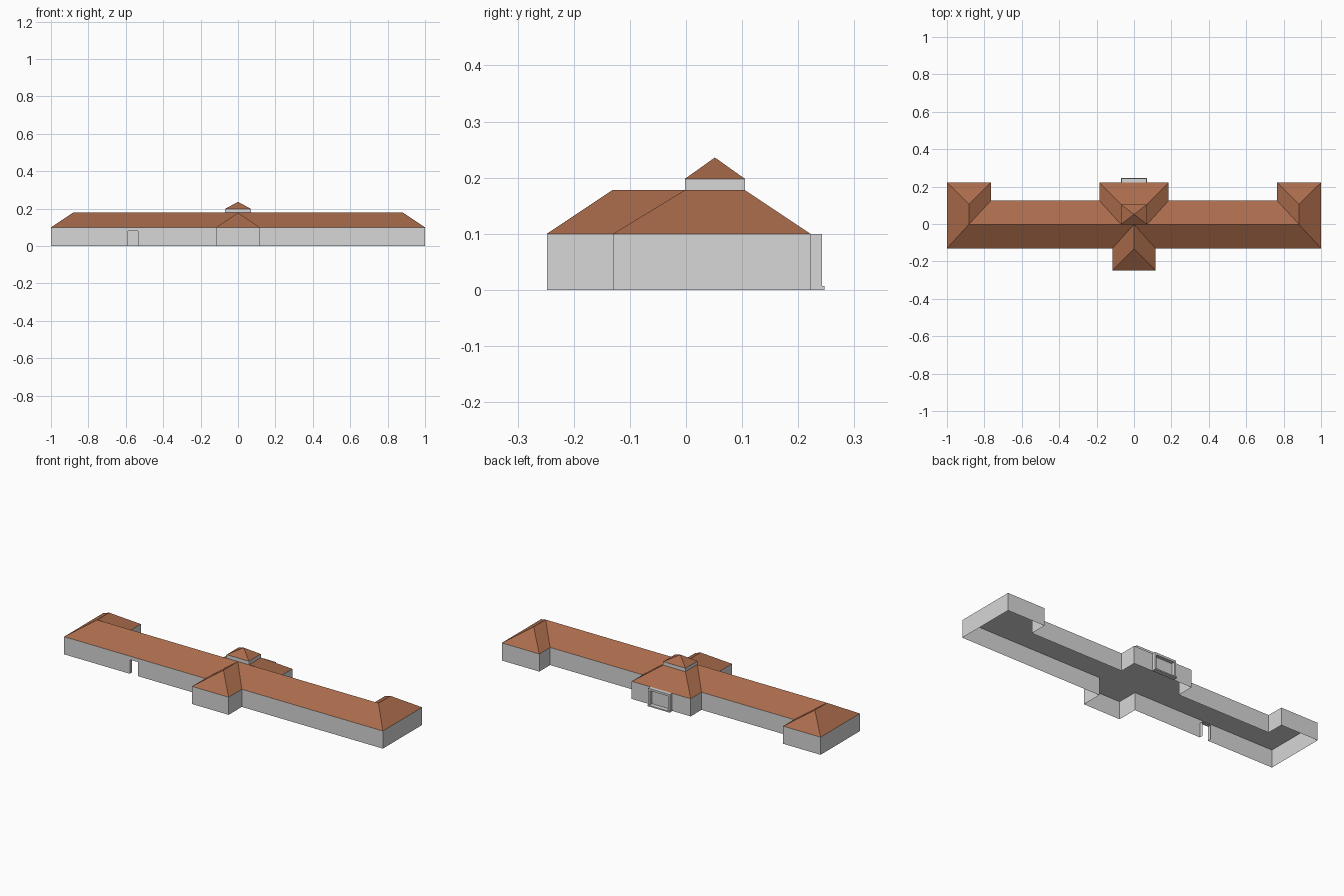
import bpy, bmesh

if "Cube" in bpy.data.objects:
    bpy.data.objects.remove(bpy.data.objects["Cube"])

E, R = 0.10, 0.178            # eave and ridge heights
RY = -0.002                   # main ridge line
WY = -0.13                    # front wall line
BY = 0.222                    # rear wall of the wings


def material(name, rgb):
    m = bpy.data.materials.new(name)
    m.diffuse_color = (*rgb, 1)
    m.use_nodes = True
    m.node_tree.nodes["Principled BSDF"].inputs["Base Color"].default_value = m.diffuse_color
    return m


WALL = material("wall grey", (0.68, 0.68, 0.68))
ROOF = material("roof brown", (0.40, 0.147, 0.07))


def build(name, faces, mat, mirror=False, outward=False):
    bm = bmesh.new()
    for f in faces:
        bm.faces.new([bm.verts.new(p) for p in f])
    bmesh.ops.remove_doubles(bm, verts=bm.verts, dist=1e-5)
    if outward:
        bmesh.ops.recalc_face_normals(bm, faces=bm.faces)
    me = bpy.data.meshes.new(name)
    bm.to_mesh(me)
    bm.free()
    me.materials.append(mat)
    ob = bpy.data.objects.new(name, me)
    bpy.context.collection.objects.link(ob)
    if mirror:
        ob.modifiers.new("mirror", 'MIRROR').use_clip = True
    return ob


def box(name, x0, x1, y0, y1, z0, z1, mat):
    p = [(x, y, z) for x in (x0, x1) for y in (y0, y1) for z in (z0, z1)]
    quads = [(0, 1, 3, 2), (4, 6, 7, 5), (0, 4, 5, 1),
             (2, 3, 7, 6), (0, 2, 6, 4), (1, 5, 7, 3)]
    return build(name, [[p[i] for i in q] for q in quads], mat, outward=True)


def quad(a, b, z0, z1):
    return [(*a, z0), (*b, z0), (*b, z1), (*a, z1)]


# Floor plan, counter-clockwise: right half and its mirror image
half = [(0.115, -0.248), (0.115, WY), (1, WY), (1, BY), (0.765, BY),
        (0.765, 0.125), (0.185, 0.125), (0.185, BY)]
plan = half + [(-x, y) for x, y in reversed(half)]

# Walls, with a doorway cut in the left front stretch
d0, d1, dh, depth = -0.588, -0.535, 0.08, 0.02
walls = []
for a, b in zip(plan, plan[1:] + plan[:1]):
    if a == (-1, WY):
        p, q = (d0, WY), (d1, WY)
        walls += [quad(a, p, 0, E), quad(q, b, 0, E), quad(p, q, dh, E)]
    else:
        walls.append(quad(a, b, 0, E))
build("walls", walls, WALL)

# Doorway jambs and head
i = WY + depth
build("doorway_lining", [
    quad((d0, WY), (d0, i), 0, dh),
    quad((d1, i), (d1, WY), 0, dh),
    [(d0, WY, dh), (d0, i, dh), (d1, i, dh), (d1, WY, dh)]], WALL)

# Ceiling, facing down
build("ceiling", [[(x, y, E) for x, y in reversed(plan)]], WALL)

# Hipped roof, right half mirrored
wx, hy, cx = 0.8825, 0.105, 0.07   # wing ridge, rear hip end, central flat
build("roof", [
    [(0, -0.248, E), (0.115, -0.248, E), (0, -0.131, R)],
    [(0.115, -0.248, E), (0.115, WY, E), (0, RY, R), (0, -0.131, R)],
    [(0.115, WY, E), (1, WY, E), (wx, RY, R), (0, RY, R)],
    [(1, WY, E), (1, BY, E), (wx, hy, R), (wx, RY, R)],
    [(1, BY, E), (0.765, BY, E), (wx, hy, R)],
    [(0.765, BY, E), (0.765, 0.125, E), (wx, RY, R), (wx, hy, R)],
    [(0.765, 0.125, E), (0.185, 0.125, E), (cx, RY, R), (wx, RY, R)],
    [(0.185, 0.125, E), (0.185, BY, E), (cx, hy, R), (cx, RY, R)],
    [(0.185, BY, E), (0, BY, E), (0, hy, R), (cx, hy, R)],
], ROOF, mirror=True)

# Roof lantern: low walls under a pyramid cap
T = 0.198
sq = [(-cx, RY), (cx, RY), (cx, hy), (-cx, hy)]
sides = list(zip(sq, sq[1:] + sq[:1]))
build("lantern_walls", [quad(a, b, R, T) for a, b in sides], WALL)
apex = (0, (RY + hy) / 2, 0.236)
build("lantern_roof", [[(*a, T), (*b, T), apex] for a, b in sides], ROOF)

# Rear entrance surround: posts, lintel and step
P = 0.242
for name, x in (("left_post", -0.068), ("right_post", 0.058)):
    box("entrance_" + name, x, x + 0.01, BY, P, 0.007, E, WALL)
box("entrance_lintel", -0.058, 0.058, BY, P, 0.088, E, WALL)
box("entrance_step", -0.07, 0.07, BY, 0.247, 0, 0.007, WALL)
